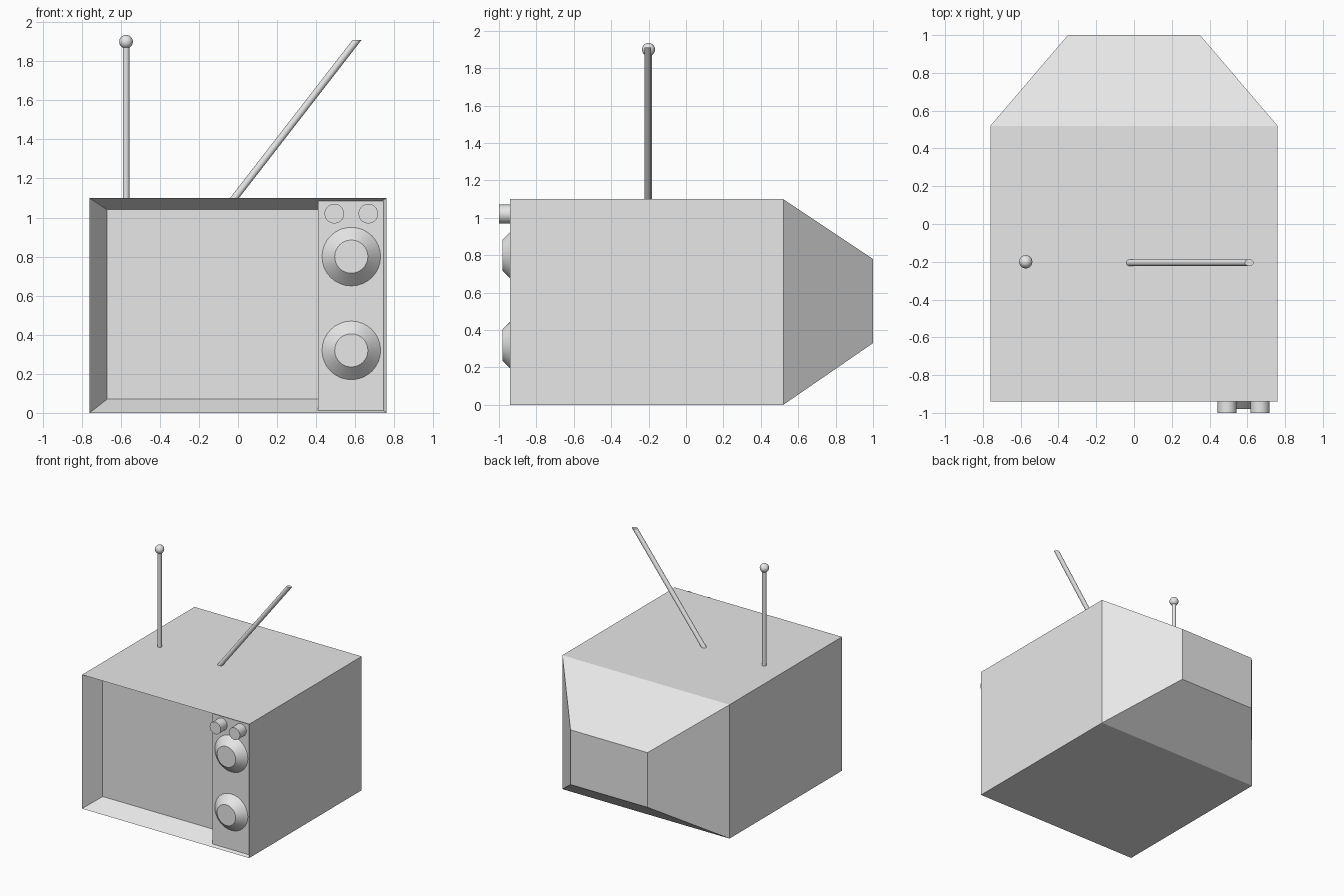
import bpy, bmesh, math
from mathutils import Matrix, Vector

cube = bpy.data.objects.get("Cube")
if cube:
    bpy.data.objects.remove(cube, do_unlink=True)

grey = bpy.data.materials.new("light_grey")
grey.use_nodes = True
colour = (0.8, 0.8, 0.8, 1)
grey.diffuse_color = colour
for node in grey.node_tree.nodes:
    if node.type == 'BSDF_PRINCIPLED':
        node.inputs["Base Color"].default_value = colour


def finish(bm, name, smooth=False):
    bmesh.ops.recalc_face_normals(bm, faces=bm.faces)
    mesh = bpy.data.meshes.new(name)
    bm.to_mesh(mesh)
    bm.free()
    mesh.materials.append(grey)
    ob = bpy.data.objects.new(name, mesh)
    bpy.context.collection.objects.link(ob)
    if smooth:
        bpy.ops.object.select_all(action='DESELECT')
        ob.select_set(True)
        bpy.context.view_layer.objects.active = ob
        bpy.ops.object.shade_smooth_by_angle(angle=math.radians(35))
    return ob


def loft(name, sections):
    """Join rectangles (y, x0, x1, z0, z1) into a closed shell along y."""
    bm = bmesh.new()
    rings = [[bm.verts.new(p) for p in
              ((x0, y, z0), (x1, y, z0), (x1, y, z1), (x0, y, z1))]
             for y, x0, x1, z0, z1 in sections]
    for a, b in zip(rings, rings[1:]):
        for i in range(4):
            j = (i + 1) % 4
            bm.faces.new((a[i], a[j], b[j], b[i]))
    bm.faces.new(rings[0])
    bm.faces.new(rings[-1])
    return finish(bm, name)


def knob(name, x, z, back, front, r_back, r_front):
    """Round control whose axis points to the front."""
    bm = bmesh.new()
    place = Matrix.Translation((x, (back + front) / 2, z)) @ Matrix.Rotation(math.pi / 2, 4, 'X')
    bmesh.ops.create_cone(bm, cap_ends=True, segments=32, radius1=r_back,
                          radius2=r_front, depth=back - front, matrix=place)
    return finish(bm, name, True)


def rod(name, start, end, rx, ry):
    """Rod with level ends, leaning from start to end."""
    start, end = Vector(start), Vector(end)
    bm = bmesh.new()
    bmesh.ops.create_cone(bm, cap_ends=True, segments=24, radius1=1, radius2=1, depth=1)
    for v in bm.verts:
        v.co = start.lerp(end, v.co.z + 0.5) + Vector((v.co.x * rx, v.co.y * ry, 0))
    return finish(bm, name, True)


# Cabinet: recessed screen, front rim, box, tapered back
loft("cabinet", [
    (-0.80, -0.67, 0.67, 0.07, 1.04),
    (-0.94, -0.76, 0.76, 0.0, 1.10),
    (0.52, -0.76, 0.76, 0.0, 1.10),
    (1.0, -0.35, 0.35, 0.33, 0.78),
])

# Control panel
loft("control_panel", [
    (-0.915, 0.41, 0.75, 0.01, 1.085),
    (-0.80, 0.41, 0.75, 0.01, 1.085),
])

# Tuning dials and small knobs
for label, z in (("upper", 0.80), ("lower", 0.32)):
    knob(label + "_dial", 0.58, z, -0.915, -0.98, 0.15, 0.085)
for label, x in (("right", 0.493), ("left", 0.667)):
    knob(label + "_small_knob", x, 1.02, -0.91, -1.0, 0.05, 0.05)

# Aerials
rod("upright_aerial", (-0.573, -0.20, 1.10), (-0.573, -0.20, 1.90), 0.017, 0.017)
rod("leaning_aerial", (-0.018, -0.205, 1.10), (0.61, -0.205, 1.91), 0.023, 0.018)
bm = bmesh.new()
bmesh.ops.create_uvsphere(bm, u_segments=24, v_segments=16, radius=0.035,
                          matrix=Matrix.Translation((-0.573, -0.20, 1.90)))
finish(bm, "aerial_tip", True)
